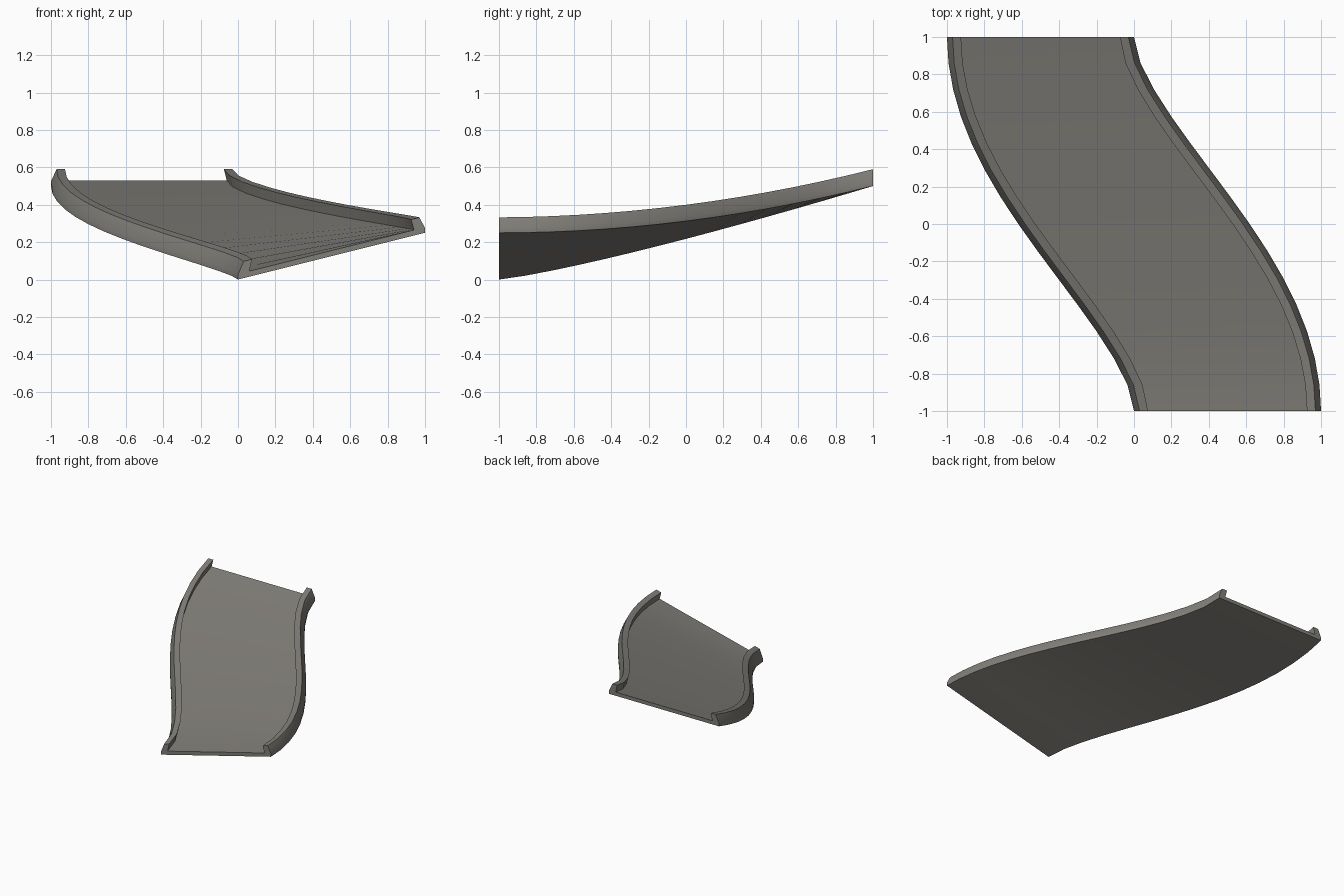
import bpy, bmesh, math

if "Cube" in bpy.data.objects:
    bpy.data.objects.remove(bpy.data.objects["Cube"])

grey = bpy.data.materials.new("warm grey")
grey.diffuse_color = (0.22, 0.21, 0.19, 1)
grey.use_nodes = True
grey.node_tree.nodes["Principled BSDF"].inputs["Base Color"].default_value = grey.diffuse_color


def edge_x(y, d):
    """x at height y of the S-shaped centre line offset sideways by d."""
    lo, hi = -1.0, 1.0
    for _ in range(40):
        c = (lo + hi) / 2
        u = (1 - c) / 2
        slope = 3 * u * (1 - u)
        n = math.hypot(1, slope)
        if c + d * slope / n < y:
            lo = c
        else:
            hi = c
    return -0.5 + 3 * u * u - 2 * u ** 3 + d / n


def station(y, profile):
    """Cross-section at y, sheared onto the banked slope."""
    u = (y + 1) / 2
    left_z, right_z = 0.5 * u ** 1.2, 0.25 + 0.25 * u * u
    xl, xr = edge_x(y, -0.5), edge_x(y, 0.5)
    pts = []
    for d, h in profile:
        x = edge_x(y, d)
        f = (x - xl) / (xr - xl)
        pts.append((x, y, left_z + (right_z - left_z) * f + h))
    return pts


def sweep(name, profile):
    bm = bmesh.new()
    ys = [-1, -0.86] + [-0.86 + 1.72 * i / 12 for i in range(1, 13)] + [1]
    rings = [[bm.verts.new(p) for p in station(y, profile)] for y in ys]
    n = len(profile)
    for a, b in zip(rings, rings[1:]):
        for i in range(n):
            j = (i + 1) % n
            bm.faces.new((a[i], a[j], b[j], b[i]))
    bm.faces.new(rings[0])
    bm.faces.new(rings[-1])
    bmesh.ops.recalc_face_normals(bm, faces=bm.faces)
    me = bpy.data.meshes.new(name)
    bm.to_mesh(me)
    bm.free()
    ob = bpy.data.objects.new(name, me)
    bpy.context.collection.objects.link(ob)
    me.materials.append(grey)
    bpy.ops.object.select_all(action='DESELECT')
    ob.select_set(True)
    bpy.context.view_layer.objects.active = ob
    bpy.ops.object.shade_smooth_by_angle(angle=math.radians(30))


# banked road slab with a raised, slightly undercut rail along each side
rail = [(0.5, 0), (0.5, 0.025), (0.47, 0.09), (0.425, 0.09), (0.44, 0.03)]
sweep("banked_track", rail + [(-d, h) for d, h in reversed(rail)])
